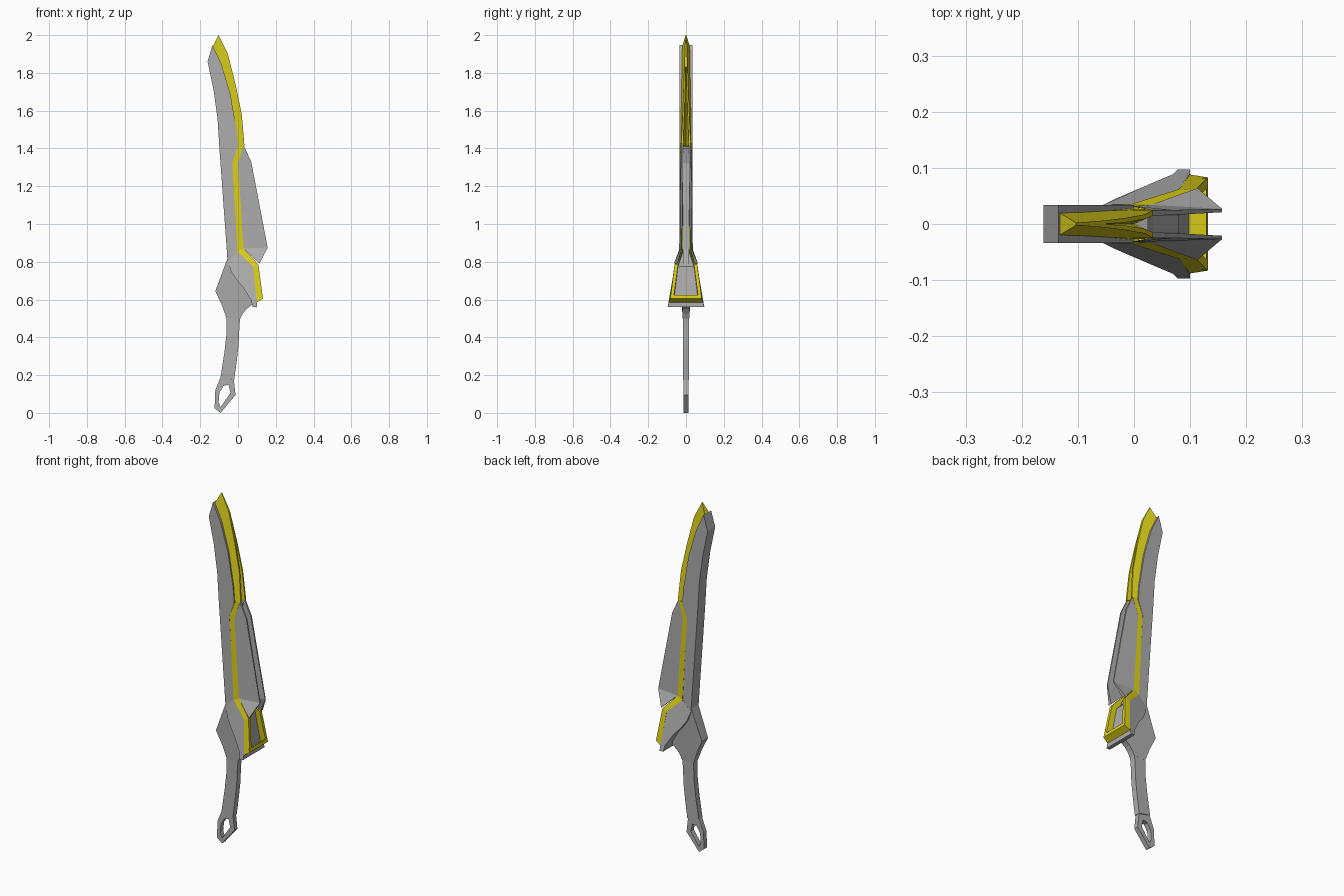
import bpy, bmesh


def material(name, rgb):
    m = bpy.data.materials.new(name)
    m.diffuse_color = (*rgb, 1)
    return m


GREY = material("steel grey", (0.42, 0.42, 0.42))
YELLOW = material("bright yellow", (0.72, 0.63, 0.01))


def finish(name, bm, mat, mirrored=False):
    bmesh.ops.recalc_face_normals(bm, faces=bm.faces)
    me = bpy.data.meshes.new(name)
    bm.to_mesh(me)
    bm.free()
    me.materials.append(mat)
    ob = bpy.data.objects.new(name, me)
    bpy.context.collection.objects.link(ob)
    if mirrored:
        mod = ob.modifiers.new("both sides", 'MIRROR')
        mod.use_axis = (False, True, False)
        mod.use_clip = False
        mod.use_mirror_merge = False
    return ob


def slab(name, pts, mat):
    """Side profile of (x, z, half thickness[, inner gap]).
    With a gap, it becomes a pair of mirrored plates."""
    paired = len(pts[0]) == 4
    bm = bmesh.new()
    a = [bm.verts.new((p[0], -p[2], p[1])) for p in pts]
    b = [bm.verts.new((p[0], -p[3] if paired else p[2], p[1])) for p in pts]
    bm.faces.new(a)
    bm.faces.new(b[::-1])
    n = len(pts)
    for i in range(n):
        j = (i + 1) % n
        bm.faces.new((a[j], a[i], b[i], b[j]))
    return finish(name, bm, mat, paired)


def ring(name, outer, inner, h, mat):
    bm = bmesh.new()
    loops = [[bm.verts.new((x, y, z)) for x, z in loop]
             for loop, y in ((outer, -h), (inner, -h), (inner, h), (outer, h))]
    n = len(outer)
    for k in range(4):
        p, q = loops[k], loops[(k + 1) % 4]
        for i in range(n):
            j = (i + 1) % n
            bm.faces.new((p[i], p[j], q[j], q[i]))
    return finish(name, bm, mat)


def flat(pts, h):
    return [(x, z, h) for x, z in pts]


# Blade body with a wide flat spine
slab("blade_body", flat([
    (-.135, 1.947), (-.161, 1.86), (-.13, 1.713), (-.108, 1.555),
    (-.098, 1.395), (-.055, .80), (-.003, .854), (-.03, 1.326), (0, 1.41),
    (-.008, 1.50), (-.04, 1.687), (-.087, 1.846)], .034), GREY)

# Cutting edge: one wedge at the tip that forks towards the guard
slab("cutting_edge", [
    (-.133, 1.94, .02, 0), (-.103, 2.0, .002, 0), (-.055, 1.905, .006, 0),
    (-.013, 1.74, .011, .003), (.02, 1.58, .017, .009),
    (.034, 1.416, .025, .015), (0, 1.41, .028, 0), (-.008, 1.50, .027, 0),
    (-.04, 1.687, .024, 0), (-.087, 1.846, .021, 0)], YELLOW)

# Yellow stripe down both sides, then framing the hand guard
slab("side_stripe", [
    (0, 1.41, .031, .015), (.03, 1.416, .026, .015), (0, 1.32, .032, .015),
    (.03, .87, .034, .015), (-.003, .854, .036, .015),
    (-.03, 1.326, .033, .015)], YELLOW)
slab("guard_frame_top", [
    (-.003, .854, .036, .016), (.03, .87, .034, .016),
    (.108, .785, .06, .042), (.08, .775, .062, .042)], YELLOW)
slab("guard_frame_side", [
    (.08, .775, .062, .042), (.108, .785, .06, .042),
    (.132, .605, .083, .066), (.10, .585, .088, .066)], YELLOW)
slab("guard_frame_bar", flat([
    (.10, .585), (.132, .605), (.129, .625), (.097, .605)], .082), YELLOW)

# Grey core between the paired plates
slab("inner_core", flat([
    (-.03, 1.326), (0, 1.41), (.025, 1.40), (.005, 1.32), (.034, .87),
    (.08, .78), (-.003, .84)], .0155), GREY)

# Paired fairing plates in front of the stripe, with flared lower lips
slab("fairing_plate", [
    (.03, 1.416, .025, .015), (.07, 1.33, .025, .016),
    (.157, .875, .027, .021), (.03, .87, .034, .018),
    (0, 1.32, .032, .015)], GREY)
slab("fairing_lip", [
    (.03, .87, .034, .018), (.157, .875, .027, .021),
    (.113, .79, .064, .045)], GREY)

# Hand guard flaring out to a wide lip
slab("hand_guard", [
    (-.055, .80, .034), (-.003, .854, .035), (.08, .775, .06),
    (.10, .585, .09), (.10, .56, .097), (.078, .56, .097),
    (.07, .595, .089), (.03, .66, .072), (-.005, .70, .057),
    (-.035, .745, .044)], GREY)

# Collar with a pointed thumb rest
slab("collar", [
    (-.055, .82, .032), (-.12, .645, .028), (-.085, .57, .022),
    (-.06, .50, .0175), (.012, .50, .0175), (.025, .525, .0175),
    (.045, .55, .0175), (.078, .575, .0175), (.06, .68, .025),
    (0, .80, .03)], GREY)

# Curved grip
slab("grip", flat([
    (-.06, .50), (-.062, .41), (-.072, .32), (-.092, .19), (-.02, .175),
    (-.006, .28), (.003, .36), (.008, .467), (.012, .50)], .017), GREY)

# Pommel ring
ring("pommel_ring",
     [(-.092, .19), (-.12, .12), (-.124, .025), (-.092, 0), (-.013, .095),
      (-.022, .175)],
     [(-.077, .143), (-.098, .11), (-.103, .058), (-.092, .03), (-.04, .106),
      (-.05, .15)], .0135, GREY)
